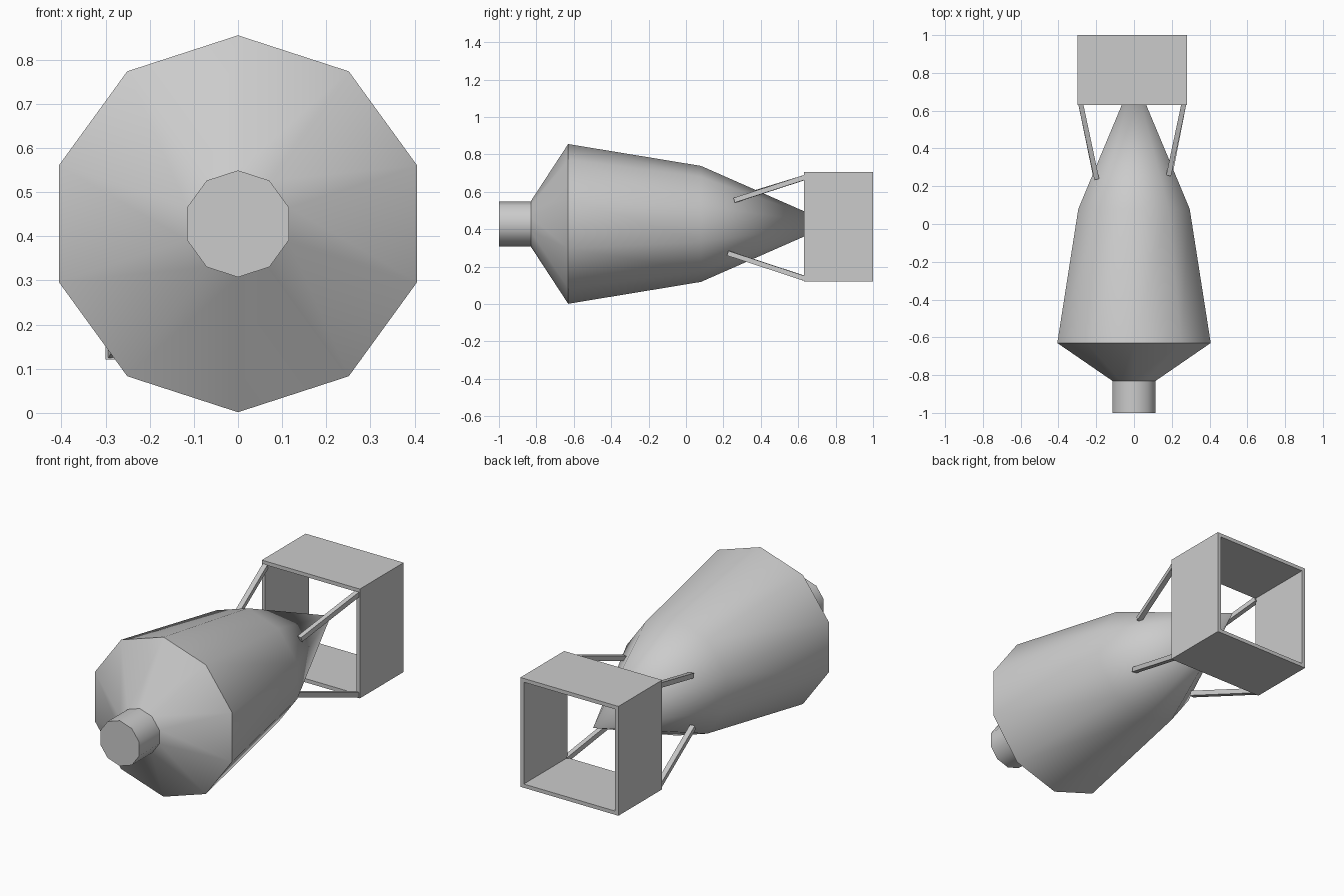
import bpy, bmesh, math
from mathutils import Vector, Matrix

if "Cube" in bpy.data.objects:
    bpy.data.objects.remove(bpy.data.objects["Cube"])

SIDES = 10
AXIS_Z = 0.4285


def new_object(name, bm):
    bmesh.ops.recalc_face_normals(bm, faces=bm.faces)
    mesh = bpy.data.meshes.new(name)
    bm.to_mesh(mesh)
    bm.free()
    obj = bpy.data.objects.new(name, mesh)
    bpy.context.collection.objects.link(obj)
    return obj


def lathe_y(name, profile, tip_y):
    """Turn (y, radius) pairs about the long axis, flat at the front, pointed at tip_y."""
    bm = bmesh.new()
    rings = []
    for y, r in profile:
        angles = [2 * math.pi * i / SIDES for i in range(SIDES)]
        rings.append([bm.verts.new((r * math.sin(a), y, AXIS_Z + r * math.cos(a)))
                      for a in angles])
    bm.faces.new(rings[0])
    tip = bm.verts.new((0, tip_y, AXIS_Z))
    for i in range(SIDES):
        j = (i + 1) % SIDES
        for a, b in zip(rings, rings[1:]):
            bm.faces.new((a[i], a[j], b[j], b[i]))
        bm.faces.new((rings[-1][i], rings[-1][j], tip))
    return new_object(name, bm)


def bar(name, start, end, width):
    """Square bar between two points."""
    start, end = Vector(start), Vector(end)
    along = end - start
    matrix = (Matrix.Translation((start + end) / 2)
              @ along.to_track_quat('Y', 'Z').to_matrix().to_4x4()
              @ Matrix.Diagonal((width, along.length, width, 1)))
    bm = bmesh.new()
    bmesh.ops.create_cube(bm, size=1, matrix=matrix)
    return new_object(name, bm)


# Ten-sided casing with nose plug and tapered tail
body = lathe_y("bomb_body", [(-1.0, 0.121), (-0.83, 0.121), (-0.63, 0.427),
                             (0.08, 0.31)], 0.785)
bpy.context.view_layer.objects.active = body
body.select_set(True)
bpy.ops.object.shade_smooth_by_angle(angle=math.radians(40))
body.select_set(False)

# Open square tail box
bm = bmesh.new()
bmesh.ops.create_cube(bm, size=1, matrix=Matrix.Translation((-0.01, 0.815, 0.4135))
                      @ Matrix.Diagonal((0.58, 0.37, 0.585, 1)))
bm.normal_update()
open_ends = [f for f in bm.faces if abs(f.normal.y) > 0.5]
bmesh.ops.delete(bm, geom=open_ends, context='FACES_ONLY')
tail_box = new_object("tail_box", bm)
walls = tail_box.modifiers.new("walls", 'SOLIDIFY')
walls.thickness = 0.02
walls.offset = -1
walls.use_even_offset = True

# Four struts from the tail box corners to the casing
for side, x_box, x_body, y_top in (("left", -0.282, -0.198, 0.24),
                                   ("right", 0.264, 0.184, 0.26)):
    bar(f"upper_{side}_strut", (x_box, 0.636, 0.677), (x_body, y_top, 0.555), 0.026)
    bar(f"lower_{side}_strut", (x_box, 0.636, 0.137), (x_body, 0.225, 0.272), 0.026)
